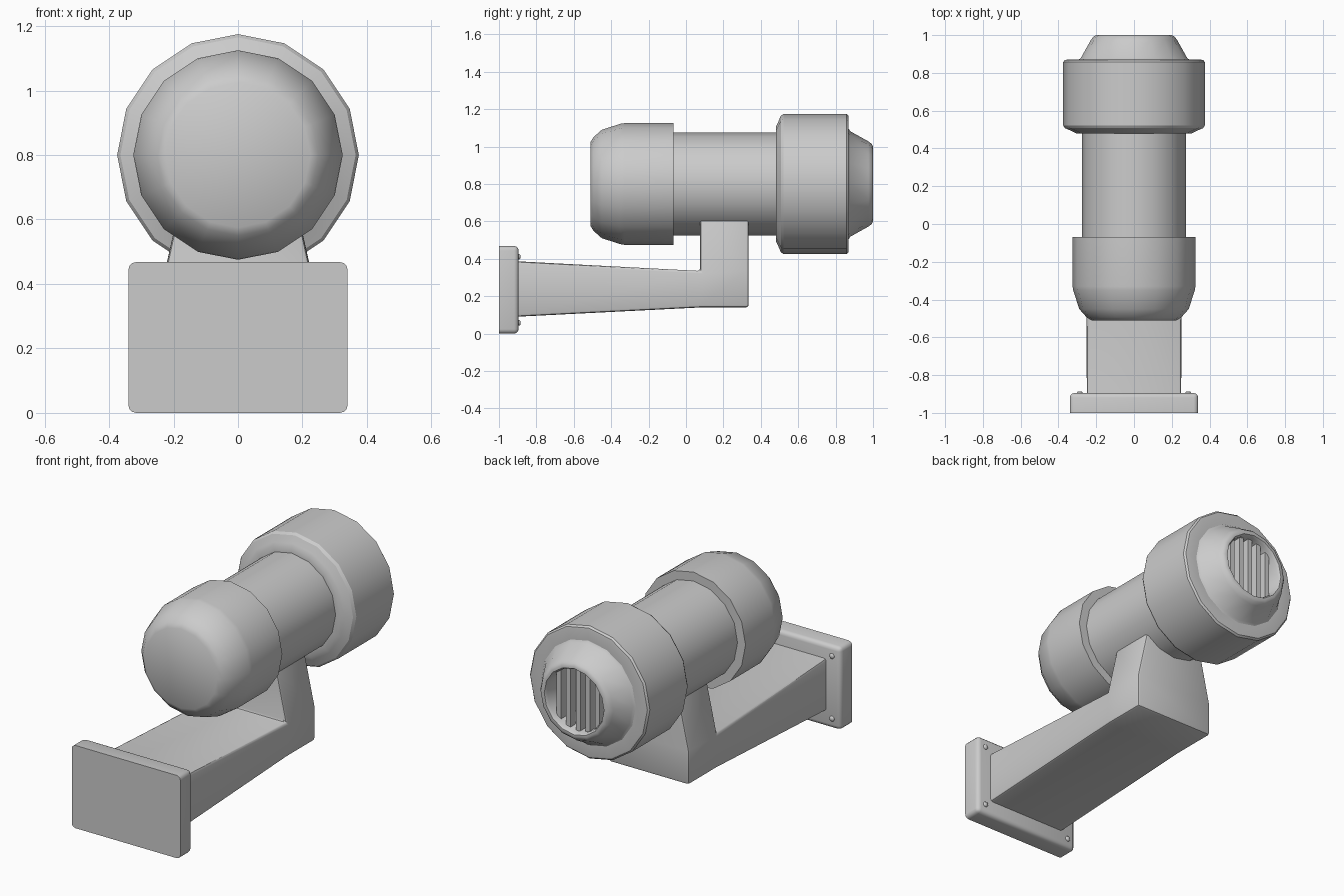
import bpy, bmesh, math

if "Cube" in bpy.data.objects:
    bpy.data.objects.remove(bpy.data.objects["Cube"])

AXIS_Z = 0.8   # height of the lamp's horizontal axis


def finish(name, bm, angle=32):
    bmesh.ops.recalc_face_normals(bm, faces=bm.faces)
    me = bpy.data.meshes.new(name)
    bm.to_mesh(me)
    bm.free()
    ob = bpy.data.objects.new(name, me)
    bpy.context.collection.objects.link(ob)
    bpy.ops.object.select_all(action='DESELECT')
    bpy.context.view_layer.objects.active = ob
    ob.select_set(True)
    bpy.ops.object.shade_smooth_by_angle(angle=math.radians(angle))
    return ob


def lathe(name, profile, sides=16, cx=0, cz=AXIS_Z, angle=32):
    """Turn (y, radius) points around a y-parallel axis and cap both ends."""
    bm = bmesh.new()
    rings = []
    for y, r in profile:
        rings.append([bm.verts.new((cx + r * math.sin(2 * math.pi * k / sides), y,
                                    cz + r * math.cos(2 * math.pi * k / sides)))
                      for k in range(sides)])
    for a, b in zip(rings, rings[1:]):
        for k in range(sides):
            n = (k + 1) % sides
            bm.faces.new((a[k], a[n], b[n], b[k]))
    bm.faces.new(rings[0])
    bm.faces.new(rings[-1])
    return finish(name, bm, angle)


def box(bm, x0, x1, y0, y1, z0, z1):
    v = [bm.verts.new((x, y, z)) for x in (x0, x1) for y in (y0, y1) for z in (z0, z1)]
    for f in ((0, 1, 3, 2), (4, 5, 7, 6), (0, 1, 5, 4), (2, 3, 7, 6), (0, 2, 6, 4), (1, 3, 7, 5)):
        bm.faces.new([v[i] for i in f])
    bmesh.ops.recalc_face_normals(bm, faces=bm.faces)


# Lamp body: rounded front cap, plain tube, large rear housing with hollow nose
lathe("front_cap", [(-0.51, 0.225), (-0.495, 0.25), (-0.45, 0.29), (-0.35, 0.322),
                    (-0.33, 0.325), (-0.068, 0.325)])
lathe("body_tube", [(-0.10, 0.275), (0.50, 0.275)])
lathe("rear_housing", [(0.48, 0.27), (0.48, 0.305), (0.49, 0.325), (0.507, 0.365),
                       (0.522, 0.375), (0.858, 0.375), (0.868, 0.366), (0.87, 0.355),
                       (0.87, 0.295), (0.878, 0.282), (0.975, 0.228), (0.993, 0.214),
                       (1.0, 0.2), (1.0, 0.187), (0.985, 0.178), (0.84, 0.178)])

# Vertical grille bars across the nose opening
bm = bmesh.new()
for i in range(-2, 3):
    x = i * 0.06
    h = math.sqrt(0.184 ** 2 - x * x)
    box(bm, x - 0.014, x + 0.014, 0.92, 0.965, AXIS_Z - h, AXIS_Z + h)
finish("grille_bars", bm)

# Bracket: L-shaped side profile, riser narrowing towards its top
outline = [(-0.91, 0.09), (0.08, 0.14), (0.335, 0.14), (0.335, 0.335),
           (0.335, 0.605), (0.075, 0.605), (0.075, 0.335), (-0.91, 0.387)]
bm = bmesh.new()
sides = []
for s in (-1, 1):
    sides.append([bm.verts.new((s * (0.19 if z > 0.5 else 0.25), y, z)) for y, z in outline])
for s in sides:
    # arm, elbow and riser side panels
    for f in ((0, 1, 6, 7), (1, 2, 3, 6), (3, 4, 5, 6)):
        bm.faces.new([s[i] for i in f])
for k in range(8):
    n = (k + 1) % 8
    bm.faces.new((sides[0][k], sides[0][n], sides[1][n], sides[1][k]))
bmesh.ops.recalc_face_normals(bm, faces=bm.faces)
edges = [e for e in bm.edges if e.calc_face_angle(0) > math.radians(40)
         and not all(v.co.y < -0.9 or v.co.z > 0.6 for v in e.verts)]
bmesh.ops.bevel(bm, geom=edges, offset=0.014, segments=2, profile=0.5, affect='EDGES')
finish("bracket_arm", bm)

# Wall plate: rounded corners and rounded inner rim, flat outer face
bm = bmesh.new()
box(bm, -0.34, 0.34, -1.0, -0.895, 0.0, 0.468)
edges = [e for e in bm.edges if not all(v.co.y < -0.99 for v in e.verts)]
bmesh.ops.bevel(bm, geom=edges, offset=0.024, segments=3, profile=0.5, affect='EDGES')
finish("wall_plate", bm, 40)

# Screws in the plate corners
for x in (-0.287, 0.287):
    for z in (0.057, 0.411):
        lathe("plate_screw", [(-0.91, 0.015), (-0.892, 0.015), (-0.886, 0.01)],
              sides=10, cx=x, cz=z, angle=60)
